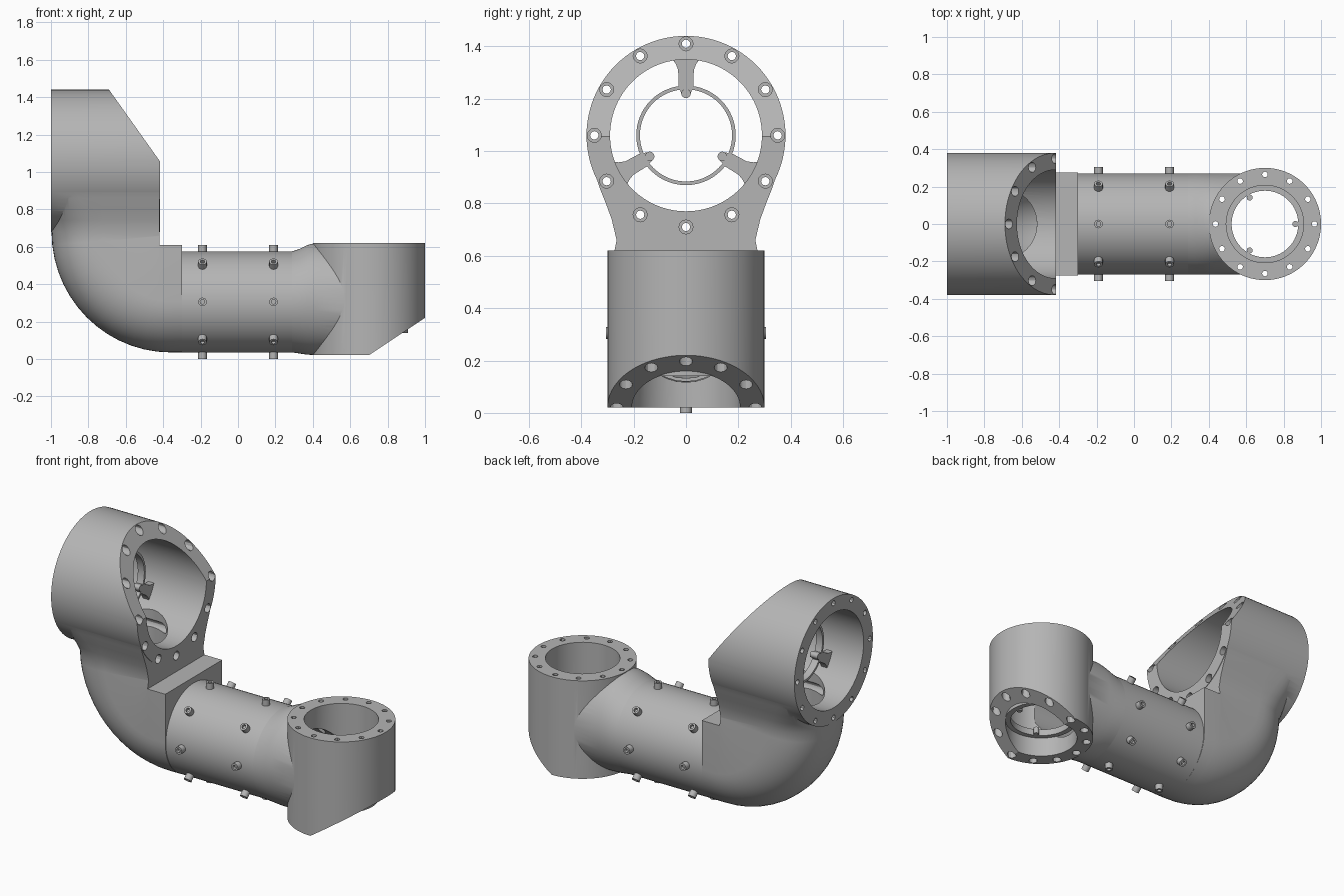
import bpy, bmesh
from math import sin, cos, pi, radians
from mathutils import Vector, Matrix

old = bpy.data.objects.get("Cube")
if old:
    bpy.data.objects.remove(old, do_unlink=True)

grey = bpy.data.materials.new("machined_grey")
grey.use_nodes = True
COLOUR = (0.46, 0.46, 0.46, 1)
grey.diffuse_color = COLOUR
for node in grey.node_tree.nodes:
    if node.type == 'BSDF_PRINCIPLED':
        node.inputs["Base Color"].default_value = COLOUR
        node.inputs["Roughness"].default_value = 0.6


def frame(origin, axis):
    turn = Vector(axis).to_track_quat('Z', 'Y').to_matrix().to_4x4()
    return Matrix.Translation(origin) @ turn


def circle(m, r, z, n=64):
    return [m @ Vector((r * cos(2 * pi * k / n), r * sin(2 * pi * k / n), z))
            for k in range(n)]


def loft(bm, rings, closed=False):
    rows = [[bm.verts.new(p) for p in ring] for ring in rings]
    n = len(rows[0])
    pairs = list(zip(rows, rows[1:]))
    if closed:
        pairs.append((rows[-1], rows[0]))
    else:
        bm.faces.new(rows[0])
        bm.faces.new(rows[-1])
    for a, b in pairs:
        for k in range(n):
            j = (k + 1) % n
            bm.faces.new((a[k], a[j], b[j], b[k]))


def make(name, *ring_sets, closed=False):
    bm = bmesh.new()
    for rings in ring_sets:
        loft(bm, rings, closed)
    bmesh.ops.recalc_face_normals(bm, faces=bm.faces)
    mesh = bpy.data.meshes.new(name)
    bm.to_mesh(mesh)
    bm.free()
    mesh.materials.append(grey)
    obj = bpy.data.objects.new(name, mesh)
    bpy.context.collection.objects.link(obj)
    return obj


def rod(m, r, z0, z1, n=64):
    return [circle(m, r, z0, n), circle(m, r, z1, n)]


def wedge(points):
    return [[Vector((x, y, z)) for x, z in points] for y in (-0.6, 0.6)]


def carve(obj, steps):
    # Apply a list of (operation, helper) booleans, then drop the helpers
    for op, helper in steps:
        helper.hide_render = True
        mod = obj.modifiers.new(helper.name, 'BOOLEAN')
        mod.operation, mod.solver, mod.object = op, 'EXACT', helper
    bpy.context.view_layer.update()
    graph = bpy.context.evaluated_depsgraph_get()
    result = bpy.data.meshes.new_from_object(obj.evaluated_get(graph))
    obj.modifiers.clear()
    obj.data = result
    for _, helper in steps:
        bpy.data.objects.remove(helper, do_unlink=True)


def smooth(obj):
    bpy.ops.object.select_all(action='DESELECT')
    obj.select_set(True)
    bpy.context.view_layer.objects.active = obj
    bpy.ops.object.shade_smooth_by_angle(angle=radians(30))


def drills(name, m, spread, r, z0, z1):
    # Twelve bolt holes around an axis
    return make(name, *[rod(m @ Matrix.Translation(
        (spread * cos(k * pi / 6), spread * sin(k * pi / 6), 0)), r, z0, z1, 12)
        for k in range(12)])


# Elbow path: inner point, outer point, half width, squareness
path = [((-0.30, 0.61), (-0.30, 0.035), 0.275, 2)]
STEPS = 14
for i in range(STEPS + 1):
    t = i / STEPS
    a = t * pi / 2
    path.append(((-0.42, 0.61 + 0.05 * t),
                 (-0.36 - 0.637 * sin(a), 0.68 - 0.645 * cos(a)),
                 0.275 - 0.01 * t, 2 + 0.4 * t))
for z, w, p in ((0.74, 0.284, 3), (0.80, 0.306, 4), (0.86, 0.33, 5.5),
                (0.92, 0.35, 8), (1.0, 0.362, 8)):
    path.append(((-0.42, z), (-0.997, z), w, p))


def d_section(inner, outer, w, p, n=28):
    # Flat on the inner side, rounded on the outer side
    start = Vector((inner[0], 0, inner[1]))
    span = Vector((outer[0], 0, outer[1])) - start
    length, d = span.length, span.normalized()
    pts = [(0, w)]
    for k in range(n + 1):
        a = pi * k / n
        c, s = cos(a), max(sin(a), 0)
        v = w * abs(c) ** (2 / p) * (1 if c > 0 else -1)
        pts.append((length - 0.275 + 0.275 * s ** (2 / p), v))
    pts.append((0, -w))
    return [start + d * u + Vector((0, v, 0)) for u, v in pts]


def passage():
    # Inner cable channel following the elbow and the tube
    def ring(inner, outer):
        i, o = (Vector((q[0], 0, q[1])) for q in (inner, outer))
        d, mid = (o - i).normalized(), (i + o) / 2
        return [mid + 0.19 * (d * cos(k * pi / 16) + Vector((0, sin(k * pi / 16), 0)))
                for k in range(32)]
    rings = [ring((0.6, 0.61), (0.6, 0.0))]
    rings += [ring(i, o) for i, o, _, _ in path[:-2]]
    return make("passage_cutter", rings)


# Upper housing, lying along x
upper = frame((0, 0, 1.06), (1, 0, 0))
upper_housing = make("upper_housing", rod(upper, 0.38, -1.0, -0.417, 96))
carve(upper_housing, [
    ('UNION', make("elbow", [d_section(*s) for s in path])),
    ('DIFFERENCE', make("slope", wedge([(-0.96, 1.82), (-0.15, 0.68), (-0.15, 1.82)]))),
    ('DIFFERENCE', make("bore", rod(upper, 0.29, -1.1, -0.2, 96))),
    ('DIFFERENCE', passage()),
    ('DIFFERENCE', drills("sinks", upper, 0.35, 0.027, -0.95, -0.2)),
    ('DIFFERENCE', drills("holes", upper, 0.35, 0.016, -1.1, -0.2)),
])

# Lower housing, standing upright, with a flared neck to the tube
lower = frame((0.70, 0, 0), (0, 0, 1))
lower_housing = make("lower_housing", rod(lower, 0.30, 0.02, 0.62, 96))
flare = []
for x, b, cz in ((0.29, 0.27, 0.305), (0.33, 0.28, 0.309), (0.37, 0.293, 0.316),
                 (0.41, 0.299, 0.32), (0.70, 0.299, 0.32)):
    flare.append([Vector((x, 0.27 * cos(k * pi / 32), cz + b * sin(k * pi / 32)))
                  for k in range(64)])
carve(lower_housing, [
    ('UNION', make("flare", flare)),
    ('DIFFERENCE', make("slope", wedge([(0.40, -0.18), (1.30, 0.42), (1.30, -0.18)]))),
    ('DIFFERENCE', make("bore", rod(lower, 0.207, -0.1, 0.8))),
    ('DIFFERENCE', passage()),
    ('DIFFERENCE', drills("sinks", lower, 0.265, 0.025, -0.1, 0.54)),
    ('DIFFERENCE', drills("holes", lower, 0.265, 0.015, -0.1, 0.8)),
])

# Middle tube
axis = frame((0, 0, 0.305), (1, 0, 0))
tube = make("middle_tube", [circle(axis, r, x) for r, x in
            ((0.27, -0.30), (0.27, 0.29), (0.19, 0.29), (0.19, -0.30))], closed=True)

# Socket screws around the tube, two rows of eight
screws = []
for x in (-0.19, 0.19):
    for k in range(8):
        a = k * pi / 4
        m = frame((x, 0, 0.305), (0, cos(a), sin(a)))
        screws.append([circle(m, r, h, 16) for r, h in
                       ((0.023, 0.25), (0.023, 0.305), (0.012, 0.305), (0.012, 0.288))])
tube_screws = make("tube_screws", *screws)


# Inner retaining rings
def ring_part(name, m, r_in, r_out, h):
    return make(name, [circle(m, r, z) for r, z in
                ((r_out, -h), (r_out, h), (r_in, h), (r_in, -h))], closed=True)


def bosses(name, m, spread, r, h):
    return make(name, *[rod(m @ Matrix.Rotation(k * 2 * pi / 3, 4, 'Z')
                @ Matrix.Translation((spread, 0, 0)), r, -h, h, 16) for k in range(3)])


def spokes(name, m, h):
    sets = []
    for k in range(3):
        turn = m @ Matrix.Rotation(k * 2 * pi / 3, 4, 'Z')
        sets.append([[turn @ Vector((r, w * s, h * q)) for s, q in
                      ((-1, -1), (1, -1), (1, 1), (-1, 1))]
                     for r, w in ((0.16, 0.018), (0.19, 0.028), (0.25, 0.03),
                                  (0.275, 0.04), (0.30, 0.06))])
    return make(name, *sets)


up_ring = Matrix(((0, 0, -1, -0.78), (0, 1, 0, 0), (1, 0, 0, 1.06), (0, 0, 0, 1)))
low_ring = Matrix.Translation((0.70, 0, 0.16))
parts = [
    upper_housing, lower_housing, tube, tube_screws,
    ring_part("upper_ring", up_ring, 0.176, 0.19, 0.022),
    spokes("upper_ring_spokes", up_ring, 0.02),
    bosses("upper_ring_bosses", up_ring, 0.16, 0.018, 0.026),
    ring_part("lower_ring", low_ring, 0.178, 0.21, 0.02),
    bosses("lower_ring_bosses", low_ring, 0.163, 0.016, 0.02),
]
for part in parts:
    smooth(part)
